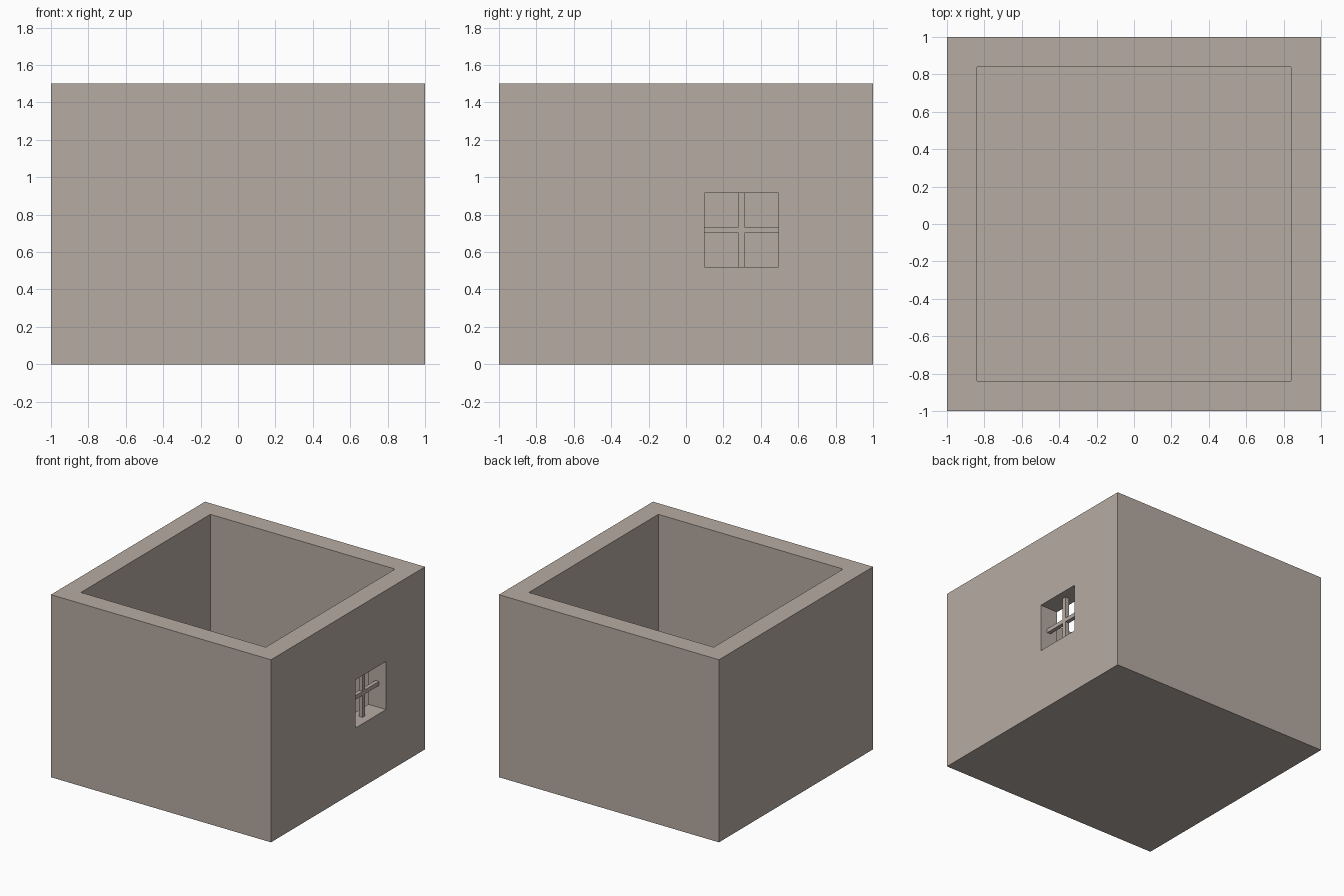
import bpy, bmesh
from mathutils import Matrix, Vector

if "Cube" in bpy.data.objects:
    bpy.data.objects.remove(bpy.data.objects["Cube"])

stone = bpy.data.materials.new("warm_grey_stone")
stone.diffuse_color = (0.47, 0.41, 0.365, 1)
stone.use_nodes = True
stone.node_tree.nodes["Principled BSDF"].inputs["Base Color"].default_value = stone.diffuse_color

WALL, HEIGHT, FLOOR = 0.16, 1.5, 0.16
WIN_Y, WIN_Z, WIN = 0.297, 0.718, 0.395   # window centre and size
BAR = 0.033


def box(name, centre, size):
    bm = bmesh.new()
    bmesh.ops.create_cube(bm, size=1, matrix=Matrix.LocRotScale(Vector(centre), None, Vector(size)))
    me = bpy.data.meshes.new(name)
    bm.to_mesh(me)
    bm.free()
    me.materials.append(stone)
    ob = bpy.data.objects.new(name, me)
    bpy.context.collection.objects.link(ob)
    return ob


def cut(target, cutter):
    mod = target.modifiers.new("cut", 'BOOLEAN')
    mod.operation, mod.solver, mod.object = 'DIFFERENCE', 'EXACT', cutter
    bpy.context.view_layer.objects.active = target
    bpy.ops.object.modifier_apply(modifier=mod.name)
    bpy.data.objects.remove(cutter)


# Open-topped walls with a floor
walls = box("walls", (0, 0, HEIGHT / 2), (2, 2, HEIGHT))
inner = 2 - 2 * WALL
cut(walls, box("room_cutter", (0, 0, FLOOR + 1), (inner, inner, 2)))

# Window opening in the right wall
mid = 1 - WALL / 2
cut(walls, box("window_cutter", (mid, WIN_Y, WIN_Z), (WALL * 2, WIN, WIN)))

# Crossed window bars, centred in the wall thickness
box("window_bar_vertical", (mid, WIN_Y, WIN_Z), (BAR, BAR, WIN))
for s in (-1, 1):
    length = (WIN - BAR) / 2
    box("window_bar_horizontal", (mid, WIN_Y + s * (BAR + length) / 2, WIN_Z), (BAR, length, BAR))
